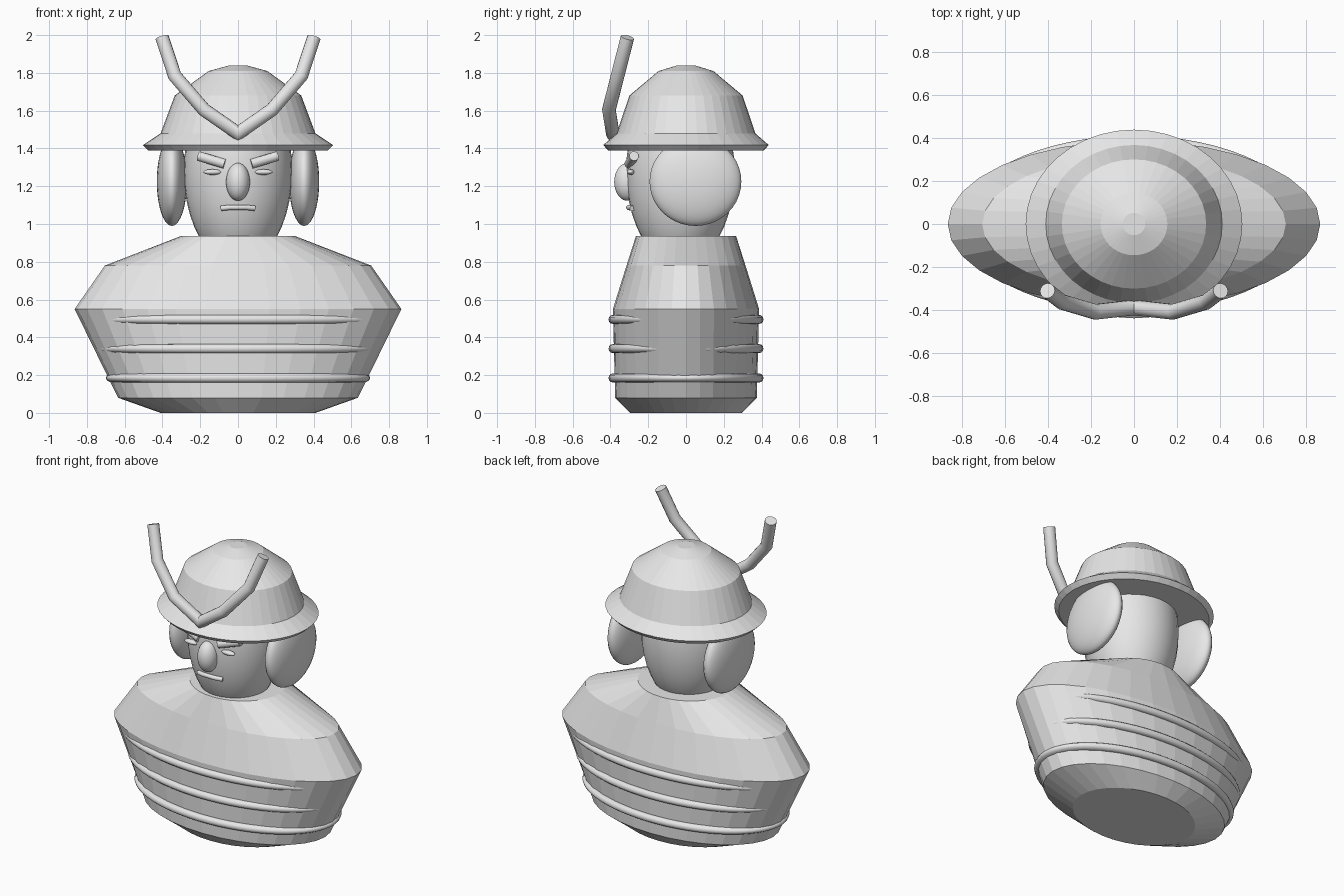
import bpy, bmesh, math
from mathutils import Vector

cube = bpy.data.objects.get("Cube")
if cube:
    bpy.data.objects.remove(cube, do_unlink=True)

clay = bpy.data.materials.new("pale_grey")
clay.use_nodes = True
grey = (0.8, 0.8, 0.8, 1)
clay.diffuse_color = grey
clay.node_tree.nodes["Principled BSDF"].inputs["Base Color"].default_value = grey


def finish(obj, name, smooth=True):
    obj.name = name
    obj.data.materials.append(clay)
    if smooth:
        bpy.ops.object.select_all(action="DESELECT")
        obj.select_set(True)
        bpy.context.view_layer.objects.active = obj
        bpy.ops.object.shade_smooth_by_angle(angle=math.radians(40))
    return obj


def from_bmesh(bm, name, smooth):
    bmesh.ops.recalc_face_normals(bm, faces=bm.faces)
    mesh = bpy.data.meshes.new(name)
    bm.to_mesh(mesh)
    bm.free()
    obj = bpy.data.objects.new(name, mesh)
    bpy.context.collection.objects.link(obj)
    return finish(obj, name, smooth)


def loft(name, rings, sides=32):
    """Closed faceted solid from (half width, half depth, height) ellipses."""
    bm = bmesh.new()
    loops = []
    for rx, ry, z in rings:
        angles = [math.tau * i / sides for i in range(sides)]
        loops.append([bm.verts.new((rx * math.cos(a), ry * math.sin(a), z)) for a in angles])
    for low, high in zip(loops, loops[1:]):
        for i in range(sides):
            j = (i + 1) % sides
            bm.faces.new((low[i], low[j], high[j], high[i]))
    bm.faces.new(loops[0])
    bm.faces.new(loops[-1])
    return from_bmesh(bm, name, False)


def tube(name, points, radius, sides=12):
    """Capped round tube with mitred bends."""
    pts = [Vector(p) for p in points]
    dirs = [(b - a).normalized() for a, b in zip(pts, pts[1:])]
    bm = bmesh.new()
    axis = dirs[0]
    side = axis.orthogonal().normalized()
    up = axis.cross(side)
    ring = [pts[0] + radius * (math.cos(t) * side + math.sin(t) * up)
            for t in (math.tau * i / sides for i in range(sides))]
    loops = [[bm.verts.new(p) for p in ring]]
    for k, d in enumerate(dirs):
        # slide the ring along the segment onto the mitre plane
        after = dirs[min(k + 1, len(dirs) - 1)]
        normal = (d + after).normalized()
        ring = [p + d * ((pts[k + 1] - p).dot(normal) / d.dot(normal)) for p in ring]
        loops.append([bm.verts.new(p) for p in ring])
    for low, high in zip(loops, loops[1:]):
        for i in range(sides):
            j = (i + 1) % sides
            bm.faces.new((low[i], low[j], high[j], high[i]))
    bm.faces.new(loops[0])
    bm.faces.new(loops[-1])
    return from_bmesh(bm, name, True)


def ellipsoid(name, centre, radii):
    bpy.ops.mesh.primitive_uv_sphere_add(segments=32, ring_count=20, location=centre)
    obj = bpy.context.object
    obj.scale = radii
    return finish(obj, name)


# Torso
loft("torso", [(0.41, 0.295, 0), (0.635, 0.375, 0.08), (0.865, 0.387, 0.55),
               (0.705, 0.315, 0.78), (0.30, 0.265, 0.937)])

# Armour bands that sink into the torso at the sides
for name, reach, z in (("lower", 0.70, 0.185), ("middle", 0.752, 0.34), ("upper", 0.807, 0.495)):
    bpy.ops.mesh.primitive_torus_add(major_radius=1, minor_radius=0.06, major_segments=64,
                                     minor_segments=12, location=(0, 0, z))
    band = bpy.context.object
    band.scale = (reach / 1.06, 0.387, 0.4)
    finish(band, name + "_armour_band")

# Head and face
ellipsoid("head", (0, -0.03, 1.28), (0.287, 0.287, 0.5))
ellipsoid("nose", (0, -0.31, 1.223), (0.063, 0.07, 0.1))
tube("mouth", [(-0.088, -0.285, 1.083), (-0.04, -0.303, 1.088),
               (0.04, -0.303, 1.088), (0.088, -0.285, 1.083)], 0.014)
for side, s in (("left", 1), ("right", -1)):
    ellipsoid(side + "_eye", (s * 0.135, -0.293, 1.275), (0.048, 0.02, 0.015))
    tube(side + "_eyebrow", [(s * 0.07, -0.30, 1.318), (s * 0.21, -0.275, 1.36)], 0.026)
    ellipsoid(side + "_side_guard", (s * 0.35, 0.05, 1.225), (0.08, 0.243, 0.235))

# Helmet with flared brim
loft("helmet", [(0.475, 0.413, 1.39), (0.503, 0.438, 1.418), (0.41, 0.367, 1.48),
                (0.335, 0.30, 1.68), (0.155, 0.145, 1.81), (0.052, 0.052, 1.838)], 40)

# Forked crest across the front of the helmet
half = [(0.18, -0.408, 1.605), (0.335, -0.362, 1.785), (0.402, -0.31, 1.988)]
mirrored = [(-x, y, z) for x, y, z in reversed(half)]
tube("forked_crest", mirrored + [(0, -0.388, 1.48)] + half, 0.036, 16)
